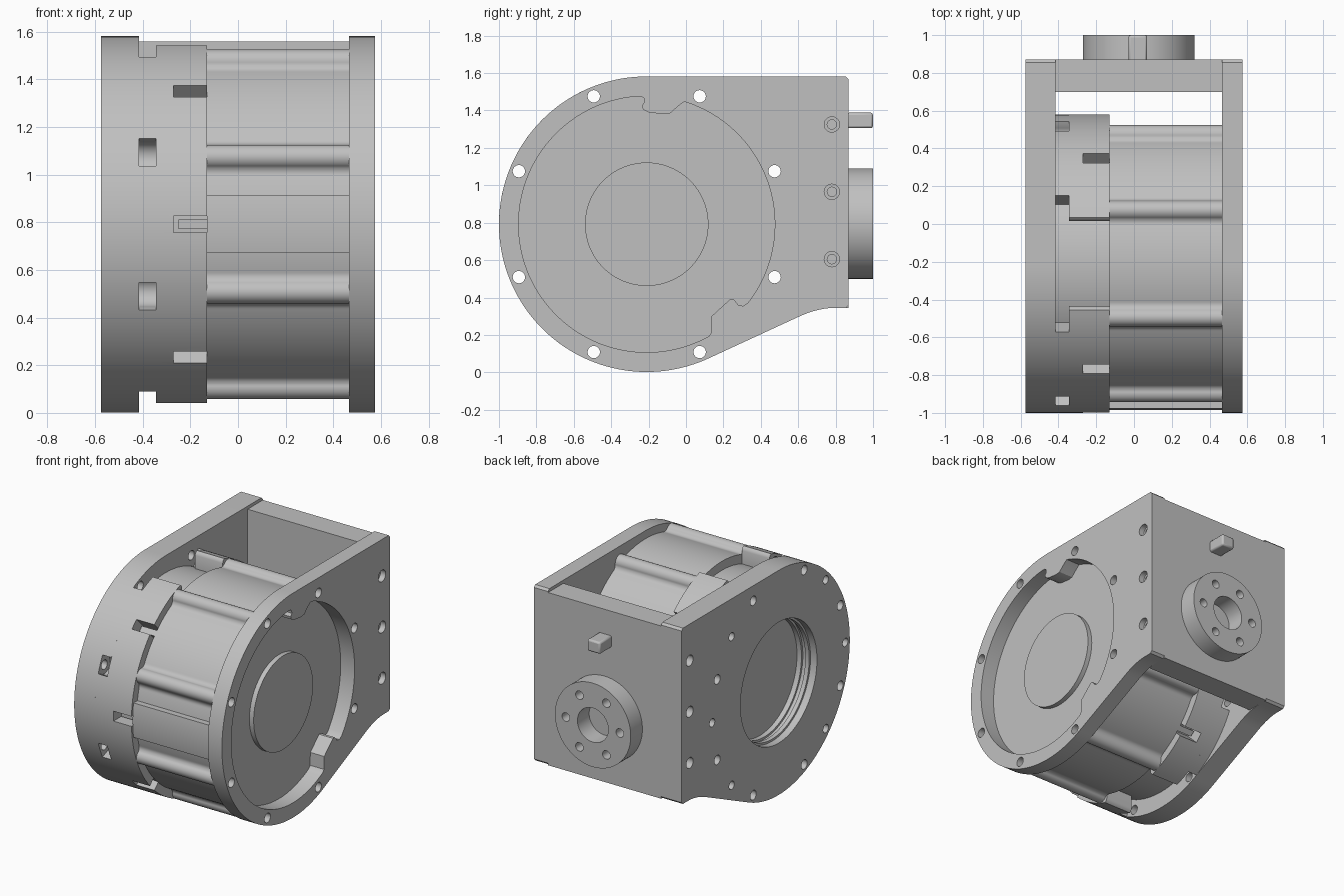
import bpy, bmesh
from math import sin, cos, pi, radians, degrees, sqrt, acos, atan2
from mathutils import Matrix, Vector

if "Cube" in bpy.data.objects:
    bpy.data.objects.remove(bpy.data.objects["Cube"], do_unlink=True)

GREY = (0.53, 0.53, 0.53, 1)
metal = bpy.data.materials.new("grey metal")
metal.use_nodes = True
metal.diffuse_color = GREY
metal.node_tree.nodes["Principled BSDF"].inputs["Base Color"].default_value = GREY

CY, CZ, R, BOLT_R = -0.21, 0.792, 0.79, 0.74   # drum axis, housing and bolt circle radius
RIGHT_IN, RIGHT_OUT = 0.465, 0.575             # thin side plate
LEFT_OUT, LEFT_IN, RING_END = -0.575, -0.415, -0.13
WINDOW_END = -0.345
BACK = 0.87
BOLTS = [22.5 + 45 * k for k in range(8)]
KEYS = [0, 45, 135, 180, 225, 315]


def polar(a, r):
    return CY + r * cos(radians(a)), CZ + r * sin(radians(a))


def arc(a0, a1, r, n):
    return [polar(a0 + (a1 - a0) * i / n, r) for i in range(n + 1)]


def add(name, bm):
    bmesh.ops.recalc_face_normals(bm, faces=bm.faces)
    me = bpy.data.meshes.new(name)
    bm.to_mesh(me)
    bm.free()
    me.materials.append(metal)
    ob = bpy.data.objects.new(name, me)
    bpy.context.scene.collection.objects.link(ob)
    return ob


def prism(name, profile, x0, x1):
    """Extrude a closed (y, z) profile along x."""
    bm = bmesh.new()
    face = bm.faces.new([bm.verts.new((x0, y, z)) for y, z in profile])
    ext = bmesh.ops.extrude_face_region(bm, geom=[face])["geom"]
    moved = [v for v in ext if isinstance(v, bmesh.types.BMVert)]
    bmesh.ops.translate(bm, verts=moved, vec=(x1 - x0, 0, 0))
    return add(name, bm)


def rod(name, y, z, r, x0, x1, n=24):
    """Cylinder along x."""
    return prism(name, [(y + r * cos(2 * pi * i / n), z + r * sin(2 * pi * i / n))
                        for i in range(n)], x0, x1)


def rod_y(name, x, z, r, y0, y1, n=24):
    """Cylinder along y."""
    bm = bmesh.new()
    m = Matrix.Translation((x, (y0 + y1) / 2, z)) @ Matrix.Rotation(pi / 2, 4, "X")
    bmesh.ops.create_cone(bm, cap_ends=True, segments=n, radius1=r, radius2=r,
                          depth=y1 - y0, matrix=m)
    return add(name, bm)


def radial_box(name, a, r0, r1, width, x0, x1):
    """Box standing radially on the drum at angle a."""
    d = Vector((cos(radians(a)), sin(radians(a))))
    side = Vector((-d.y, d.x)) * width / 2
    c = Vector((CY, CZ))
    return prism(name, [tuple(c + d * r + side * s) for r, s in
                        ((r0, -1), (r1, -1), (r1, 1), (r0, 1))], x0, x1)


def ring_half(name, mid, end, x0, x1):
    """Curved shell around angle mid; end lists (angle, radius) from outside to inside."""
    profile = arc(mid - end[0][0], mid + end[0][0], R, 64)
    profile += [polar(mid + a, r) for a, r in end[1:-1]]
    profile += arc(mid + end[-1][0], mid - end[-1][0], end[-1][1], 64)
    profile += [polar(mid - a, r) for a, r in reversed(end[1:-1])]
    return prism(name, profile, x0, x1)


def finish(ob, cutters=()):
    """Carve the cutters out of a part and shade it smooth between sharp edges."""
    for c in cutters:
        c.hide_render = True
        m = ob.modifiers.new("cut", "BOOLEAN")
        m.operation, m.solver, m.object = "DIFFERENCE", "EXACT", c
    if cutters:
        dg = bpy.context.evaluated_depsgraph_get()
        me = bpy.data.meshes.new_from_object(ob.evaluated_get(dg))
        ob.modifiers.clear()
        ob.data = me
        for c in cutters:
            bpy.data.objects.remove(c, do_unlink=True)
    ob.data.shade_smooth()
    ob.data.set_sharp_from_angle(angle=radians(30))
    return ob


def bolt_holes(x0, x1, angles=BOLTS):
    return [rod("hole", *polar(a, BOLT_R), 0.033, x0, x1) for a in angles]


def rear_screws(x0, x1, r):
    return [rod("screw_hole", 0.78, z, r, x0, x1) for z in (1.325, 0.965, 0.605)]


# Side plate outline: round front, square top rear, sloped underside with fillet
TOP = CZ + R
outline = arc(90, 295, R, 96)
for i in range(9):
    t = i / 8
    outline.append(((1 - t) ** 2 * 0.6 + 2 * t * (1 - t) * 0.705 + t * t * 0.8,
                    (1 - t) ** 2 * 0.296 + t * (2 - t) * 0.345))
outline += [(BACK - 0.015, 0.345), (BACK, 0.36), (BACK, TOP - 0.015), (BACK - 0.015, TOP)]

# Right plate with keyed opening
opening = arc(-38, 73, 0.685, 60)
opening += [(-0.04, 1.425), (-0.085, 1.385), (-0.12, 1.38), (-0.2, 1.39), (-0.23, 1.405),
            (-0.235, 1.425), (-0.222, 1.445), (-0.225, 1.465), (-0.24, 1.475)]
opening += arc(94, 299, 0.685, 96)
opening += [(0.135, 0.21), (0.137, 0.3), (0.235, 0.39), (0.255, 0.39), (0.28, 0.36), (0.305, 0.355)]
right_plate = prism("right_side_plate", outline, RIGHT_IN, RIGHT_OUT)
finish(right_plate, [prism("opening", opening, RIGHT_IN - 0.1, RIGHT_OUT + 0.1)]
       + bolt_holes(RIGHT_IN - 0.1, RIGHT_OUT + 0.1)
       + rear_screws(RIGHT_OUT - 0.04, RIGHT_OUT + 0.1, 0.041)
       + rear_screws(RIGHT_OUT - 0.08, RIGHT_OUT + 0.1, 0.025))

# Left plate with stepped bearing bore
left_plate = prism("left_side_plate", outline, LEFT_OUT, LEFT_IN)
finish(left_plate, [rod("bore", CY, CZ, r, LEFT_OUT - 0.1, x, 96)
                    for r, x in ((0.425, LEFT_OUT + 0.05), (0.41, LEFT_IN + 0.1))]
       + [rod("bore_groove", CY, CZ, 0.425, LEFT_OUT + 0.08, LEFT_OUT + 0.11, 96)]
       + bolt_holes(LEFT_OUT - 0.1, LEFT_IN + 0.1)
       + [rod("key_hole", *polar(a, BOLT_R), 0.029, LEFT_OUT - 0.1, LEFT_IN + 0.1)
          for a in KEYS]
       + rear_screws(LEFT_OUT - 0.1, LEFT_OUT + 0.08, 0.038))

# Housing ring in two halves, open at top and bottom, with bolt windows and key slots
ROUNDED_END = [(72, R), (72.64, 0.777), (72.76, 0.759), (70.23, 0.665)]
for side, mid in (("back", 0), ("front", 180)):
    half = ring_half(side + "_housing_ring", mid, ROUNDED_END, WINDOW_END, RING_END)
    slots = [radial_box("slot", mid + a, 0.6, 1, 0.07, -0.27, RING_END + 0.06)
             for a in (-45, 0, 45)]
    finish(half, slots + bolt_holes(WINDOW_END - 0.1, RING_END + 0.1,
                                    [mid + a for a in (-67.5, -22.5, 22.5, 67.5)]))
    band = ring_half(side + "_window_band", mid, [(62.8, R), (62.2, 0.665)],
                     LEFT_IN - 0.001, WINDOW_END)
    cuts = []
    for a in (mid - 22.5, mid + 22.5):
        cuts.append(radial_box("window", a, BOLT_R, 1, 0.125, LEFT_IN - 0.03, WINDOW_END + 0.05))
        cuts.append(rod("window_floor", *polar(a, BOLT_R), 0.064, LEFT_IN - 0.05,
                        WINDOW_END + 0.07, 32))
    finish(band, cuts)

finish(rod("drum_neck", CY, CZ, 0.67, -0.43, RING_END + 0.02, 96))
for a in KEYS:
    finish(radial_box("locating_key", a, 0.6, 0.73, 0.04, -0.25, RING_END + 0.01))

# Drum body: cylinder with a filleted round rib at each bolt and a raised front pad
BASE, RIB, FILLET = 0.733, 0.05, 0.04
F_R = BASE + FILLET
F_ANG = acos((F_R ** 2 + BOLT_R ** 2 - (RIB + FILLET) ** 2) / (2 * BOLT_R * F_R))
rib_centre = Vector((BOLT_R, 0))
fillet_centre = Vector((F_R * cos(F_ANG), F_R * sin(F_ANG)))
touch = rib_centre.lerp(fillet_centre, RIB / (RIB + FILLET))
TOUCH_ANG = atan2(touch.y, touch.x)


def drum_radius(a):
    if abs(a - 180) < 9.5:
        return 0.775
    d = abs(radians(a % 45 - 22.5))
    if d < TOUCH_ANG:
        return BOLT_R * cos(d) + sqrt(RIB ** 2 - (BOLT_R * sin(d)) ** 2)
    if d < F_ANG:
        e = F_ANG - d
        return F_R * cos(e) - sqrt(max(0, FILLET ** 2 - (F_R * sin(e)) ** 2))
    return BASE


angles = {k / 2 for k in range(720)}
for a in BOLTS:
    angles |= {a + s * degrees(TOUCH_ANG) * (1 + t) for s in (-1, 1)
               for t in (-0.08, -0.03, 0, 0.03, 0.08)}
drum = prism("drum_body", [polar(a, drum_radius(a)) for a in sorted(angles)],
             RING_END, RIGHT_IN + 0.002)
finish(drum, bolt_holes(RING_END - 0.1, RIGHT_IN + 0.1))
finish(rod("drum_end_disc", CY, CZ, 0.33, RIGHT_IN - 0.02, 0.5, 96))

# Rear plate, mounting flange with blind bore, and locating block
FX, FZ = 0.025, 0.795
finish(prism("rear_plate", [(0.7, 0.345), (BACK, 0.345), (BACK, 1.56), (0.7, 1.56)],
             LEFT_IN - 0.001, RIGHT_IN + 0.001))
flange = rod_y("mounting_flange", FX, FZ, 0.295, BACK - 0.001, 1.0, 96)
finish(flange, [rod_y("bore", FX, FZ, 0.12, 0.8, 1.1, 48)]
       + [rod_y("hole", FX + 0.21 * cos(k * pi / 3), FZ + 0.21 * sin(k * pi / 3),
                0.03, 0.8, 1.1) for k in range(6)])
block = prism("locating_block", [(BACK - 0.01, 1.305), (1, 1.305), (1, 1.388),
                                 (BACK - 0.01, 1.388)], -0.03, 0.07)
bev = block.modifiers.new("bevel", "BEVEL")
bev.width, bev.segments = 0.012, 2
finish(block)
